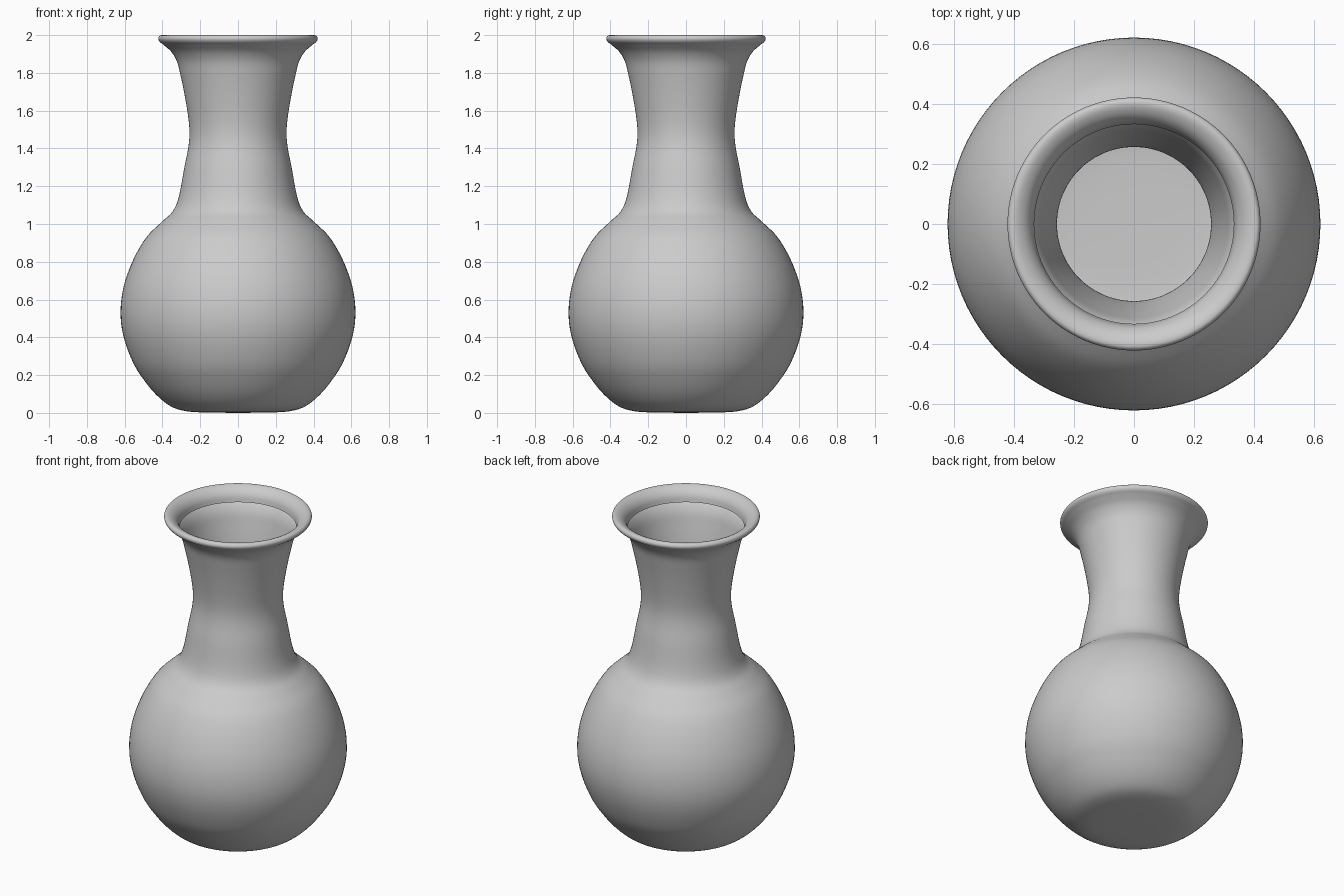
import bpy, bmesh, math
from mathutils import Vector

if "Cube" in bpy.data.objects:
    bpy.data.objects.remove(bpy.data.objects["Cube"])

SIDES, STEPS = 96, 5

# Half profile (radius, height): base, belly, neck, flared lip curled inward
profile = [(0, 0), (0.20, 0.003), (0.29, 0.012), (0.36, 0.037), (0.43, 0.093),
           (0.495, 0.17), (0.555, 0.265), (0.605, 0.40), (0.622, 0.53),
           (0.605, 0.67), (0.555, 0.81), (0.485, 0.93), (0.405, 1.01),
           (0.345, 1.068), (0.312, 1.15), (0.284, 1.30), (0.264, 1.40),
           (0.257, 1.48), (0.264, 1.57), (0.284, 1.69), (0.305, 1.79),
           (0.323, 1.86), (0.352, 1.91), (0.390, 1.945), (0.415, 1.965),
           (0.422, 1.983), (0.412, 1.998), (0.39, 1.997), (0.362, 1.98),
           (0.342, 1.952), (0.333, 1.915)]


def smooth_path(points):
    """Catmull-Rom interpolation through the points."""
    p = [Vector(q) for q in points]
    p = [2 * p[0] - p[1]] + p + [2 * p[-1] - p[-2]]
    out = []
    for a, b, c, d in zip(p, p[1:], p[2:], p[3:]):
        for i in range(STEPS):
            t = i / STEPS
            out.append(0.5 * (2 * b + (c - a) * t + (2 * a - 5 * b + 4 * c - d) * t * t
                              + (3 * b - a - 3 * c + d) * t ** 3))
    return out + [p[-2]]


# Lathe the profile into a thin open vase
bm = bmesh.new()
path = smooth_path(profile)[1:]
rings = []
for r, z in path:
    rings.append([bm.verts.new((r * math.cos(2 * math.pi * i / SIDES),
                                r * math.sin(2 * math.pi * i / SIDES), max(z, 0)))
                  for i in range(SIDES)])
centre = bm.verts.new((0, 0, 0))
for i in range(SIDES):
    j = (i + 1) % SIDES
    bm.faces.new((centre, rings[0][j], rings[0][i]))
    for lo, hi in zip(rings, rings[1:]):
        bm.faces.new((lo[i], lo[j], hi[j], hi[i]))
for f in bm.faces:
    f.smooth = True
mesh = bpy.data.meshes.new("vase")
bm.to_mesh(mesh)
bm.free()
vase = bpy.data.objects.new("vase", mesh)
bpy.context.collection.objects.link(vase)
